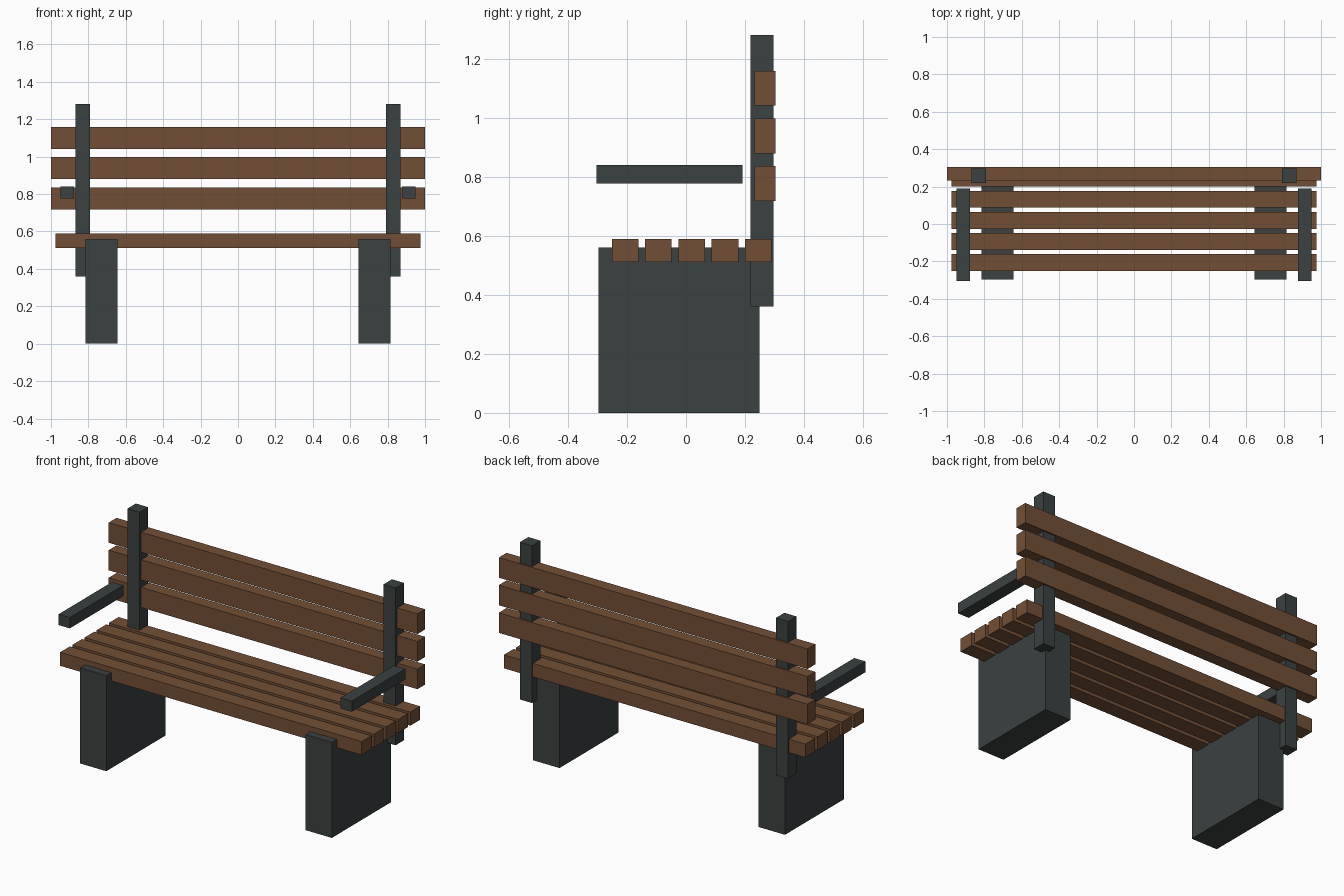
import bpy

if "Cube" in bpy.data.objects:
    bpy.data.objects.remove(bpy.data.objects["Cube"])


def material(name, rgb):
    mat = bpy.data.materials.new(name)
    mat.diffuse_color = (*rgb, 1.0)
    mat.use_nodes = True
    mat.node_tree.nodes["Principled BSDF"].inputs["Base Color"].default_value = mat.diffuse_color
    return mat


wood = material("brown_wood", (0.17, 0.078, 0.035))
metal = material("dark_metal", (0.042, 0.054, 0.052))


def box(name, xs, ys, zs, mat):
    """Box spanning the given (min, max) ranges."""
    spans = (xs, ys, zs)
    bpy.ops.mesh.primitive_cube_add(size=1, location=[(a + b) / 2 for a, b in spans])
    obj = bpy.context.object
    obj.name = name
    obj.scale = [b - a for a, b in spans]
    bpy.ops.object.transform_apply(location=False, rotation=False, scale=True)
    obj.data.materials.append(mat)
    return obj


# Supports, repeated on both sides
for side, sign in (("left", -1), ("right", 1)):
    def pair(name, x0, x1, ys, zs):
        box(f"{side}_{name}", sorted((sign * x0, sign * x1)), ys, zs, metal)

    pair("leg", 0.645, 0.816, (-0.297, 0.249), (0.0, 0.56))
    pair("back_post", 0.79, 0.869, (0.218, 0.296), (0.36, 1.281))
    pair("armrest", 0.877, 0.95, (-0.304, 0.191), (0.777, 0.84))

# Seat slats
for i in range(5):
    y = -0.206 + i * 0.1127
    box(f"seat_slat_{i + 1}", (-0.977, 0.977), (y - 0.045, y + 0.045), (0.511, 0.59), wood)

# Backrest slats
for i in range(3):
    z = 0.777 + i * 0.1615
    box(f"back_slat_{i + 1}", (-1, 1), (0.232, 0.304), (z - 0.059, z + 0.059), wood)
